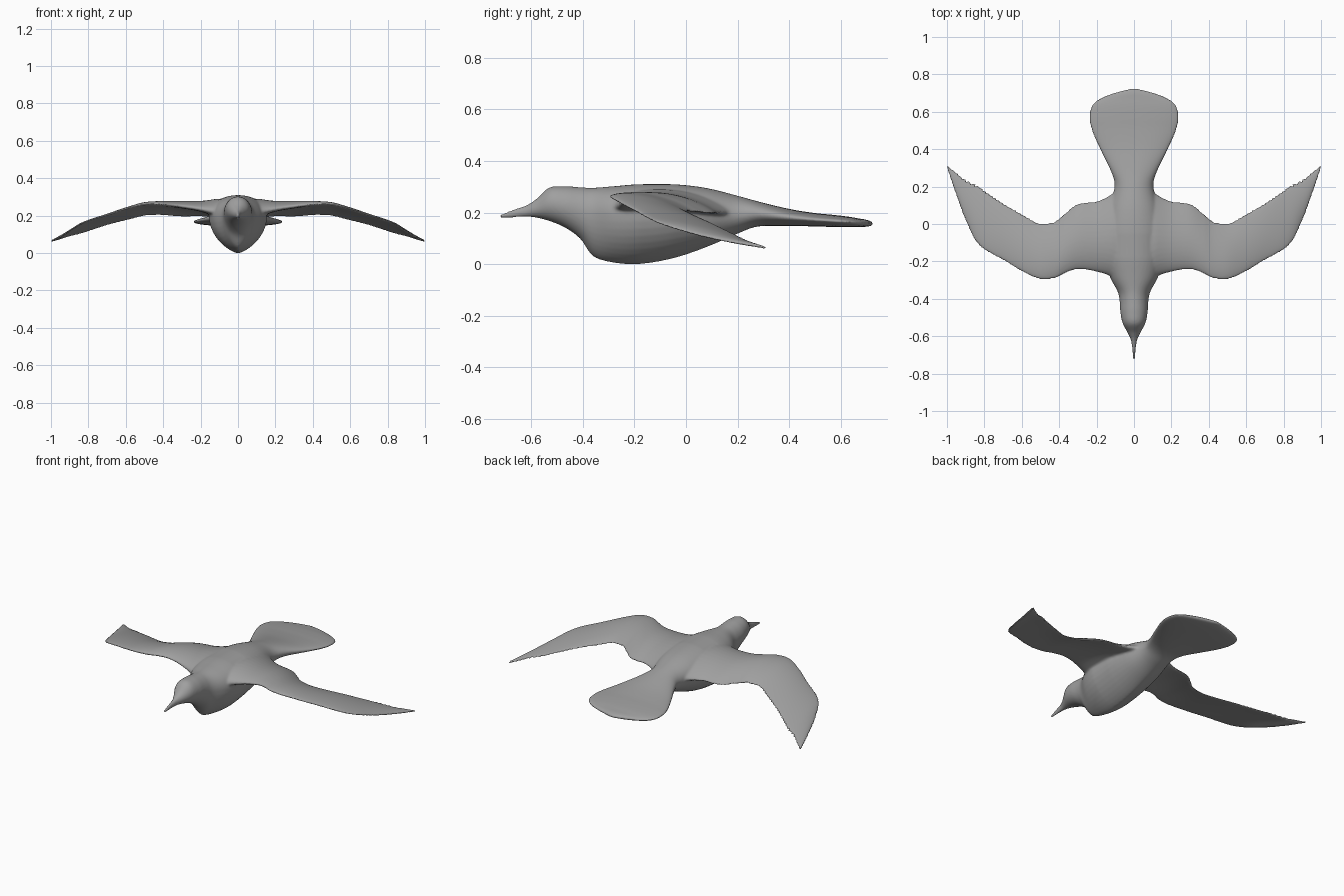
import bpy
import bmesh
from math import cos, sin, pi

if "Cube" in bpy.data.objects:
    bpy.data.objects.remove(bpy.data.objects["Cube"])

grey = bpy.data.materials.new("plain grey")
grey.use_nodes = True
colour = (0.35, 0.35, 0.35, 1)
grey.diffuse_color = colour
grey.node_tree.nodes["Principled BSDF"].inputs["Base Color"].default_value = colour


def refine(stations, steps):
    """Smooth curve through the stations, clamped against overshoot."""
    result = []
    last = len(stations) - 1
    for i in range(last):
        before, start = stations[max(i - 1, 0)], stations[i]
        end, after = stations[i + 1], stations[min(i + 2, last)]
        for step in range(steps):
            t = step / steps
            row = []
            for a, b, c, d in zip(before, start, end, after):
                value = b + t * (c - a + t * (2*a - 5*b + 4*c - d + t * (3*(b - c) + d - a))) / 2
                slack = abs(c - b) / 5
                row.append(min(max(value, min(b, c) - slack), max(b, c) + slack))
            result.append(row)
    return result + [list(stations[-1])]


def loft(name, rings):
    """Skin a row of closed rings and cap both ends."""
    mesh = bpy.data.meshes.new(name)
    bm = bmesh.new()
    loops = [[bm.verts.new(p) for p in ring] for ring in rings]
    count = len(loops[0])
    for first, second in zip(loops, loops[1:]):
        for i in range(count):
            j = (i + 1) % count
            bm.faces.new((first[i], first[j], second[j], second[i]))
    bm.faces.new(loops[0])
    bm.faces.new(loops[-1])
    bmesh.ops.recalc_face_normals(bm, faces=bm.faces)
    bm.to_mesh(mesh)
    bm.free()
    obj = bpy.data.objects.new(name, mesh)
    bpy.context.collection.objects.link(obj)
    mesh.materials.append(grey)
    return obj


def body_ring(station, sides=40):
    """Rounded back above the widest line, keeled belly below it."""
    y, half_width, top, bottom = station
    depth = top - bottom
    keel = 1 + min(max(depth - 0.15, 0) * 3, 0.4)
    middle = bottom + depth * (0.5 + (keel - 1) * 0.35)
    ring = []
    for i in range(sides):
        a = 2 * pi * i / sides
        c, s = cos(a), sin(a)
        if s >= 0:
            ring.append((half_width * c, y, middle + (top - middle) * s))
        else:
            side = half_width * abs(c) ** keel * (1 if c > 0 else -1)
            ring.append((side, y, middle + (middle - bottom) * s))
    return ring


def wing_ring(station, side, sides=40):
    """Cambered section running from leading to trailing edge."""
    x, lead, trail, lead_z, trail_z, thick, camber = station
    ring = []
    for i in range(sides):
        a = 2 * pi * i / sides
        u = (1 - cos(a)) / 2
        z = lead_z + (trail_z - lead_z) * u + camber * 4 * u * (1 - u)
        z += thick / 2 * sin(a) * (1.15 - 0.4 * u)
        ring.append((side * x, lead + (trail - lead) * u, z))
    return ring


# Beak, head, breast, rump and fanned tail: y, half width, top, bottom
body_stations = [
    (-.72, .006, .192, .18), (-.67, .009, .212, .18), (-.62, .017, .228, .183),
    (-.58, .035, .253, .18), (-.53, .061, .297, .167), (-.47, .073, .302, .142),
    (-.41, .077, .298, .098), (-.36, .088, .296, .03), (-.28, .13, .302, .005),
    (-.18, .155, .31, 0), (-.05, .155, .31, .022), (.08, .135, .295, .066),
    (.2, .104, .265, .118), (.28, .123, .243, .146), (.4, .182, .214, .148),
    (.5, .226, .198, .146), (.57, .24, .191, .144), (.63, .228, .184, .143),
    (.67, .185, .177, .143), (.7, .11, .172, .145), (.725, .012, .163, .15),
]
body = loft("body", [body_ring(s) for s in refine(body_stations, 5)])

# Wing: x, leading y, trailing y, leading z, trailing z, thickness, camber
wing_stations = [
    (0, -.38, .23, .2, .2, .15, .02), (.08, -.345, .205, .205, .2, .13, .025),
    (.12, -.285, .16, .22, .2, .1, .03), (.2, -.256, .122, .235, .2, .06, .03),
    (.3, -.243, .108, .25, .197, .045, .028), (.37, -.265, .06, .258, .2, .038, .025),
    (.42, -.29, .018, .262, .205, .034, .02), (.5, -.296, .004, .26, .2, .03, .018),
    (.58, -.265, .045, .242, .18, .028, .014), (.7, -.195, .115, .204, .15, .025, .01),
    (.83, -.115, .205, .162, .107, .021, .008), (.9, .015, .24, .12, .09, .018, .005),
    (.95, .15, .278, .09, .076, .016, .002), (1, .298, .318, .066, .062, .012, 0),
]
wing_rows = refine(wing_stations, 6)
wings = [loft(name, [wing_ring(s, side) for s in wing_rows])
         for name, side in (("left_wing", 1), ("right_wing", -1))]

# Fuse the parts into one soft skin
bpy.ops.object.select_all(action="DESELECT")
for part in [body] + wings:
    part.select_set(True)
bpy.context.view_layer.objects.active = body
bpy.ops.object.join()
body.name = "flying_bird"
skin = body.modifiers.new("skin", "REMESH")
skin.mode = "VOXEL"
skin.voxel_size = 0.006
skin.use_smooth_shade = True
soften = body.modifiers.new("soften", "SMOOTH")
soften.factor = 0.5
soften.iterations = 8
bpy.ops.object.shade_smooth()
